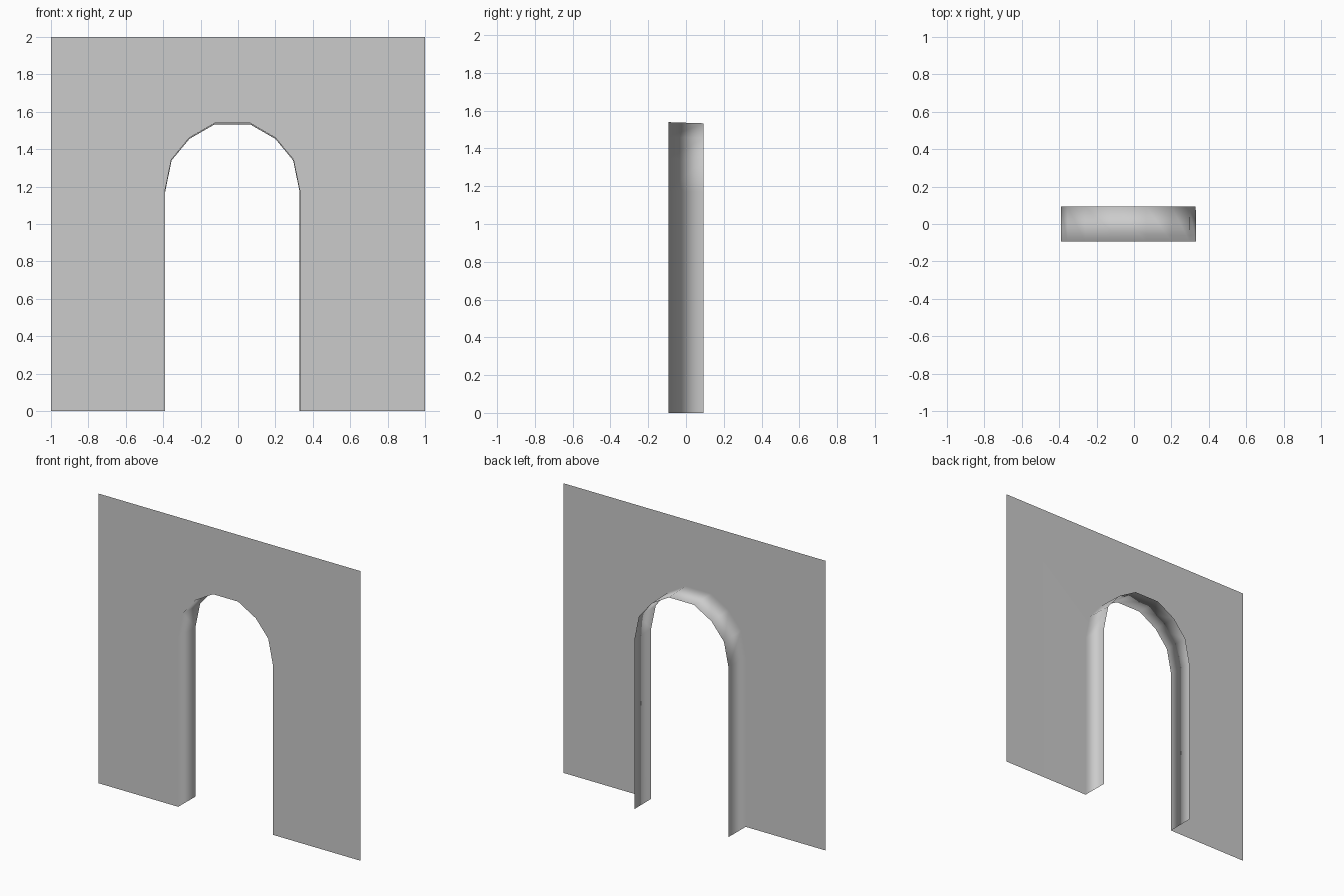
import bpy
import bmesh

cube = bpy.data.objects.get("Cube")
if cube:
    bpy.data.objects.remove(cube, do_unlink=True)

FRONT, BACK = -0.093, 0.093
CENTRE = -0.03      # the doorway sits slightly off the middle
SPRING = 1.17       # height where the arch begins

# Stone colour
stone = bpy.data.materials.new("light_grey")
stone.use_nodes = True
colour = (0.6, 0.6, 0.6, 1)
stone.diffuse_color = colour
stone.node_tree.nodes["Principled BSDF"].inputs["Base Color"].default_value = colour

# Left half of the doorway outline, from the floor up, then mirrored
half = [(0.36, 0), (0.36, SPRING), (0.325, 1.34), (0.23, 1.455), (0.095, 1.533)]
outline = [(-x, z) for x, z in half] + half[::-1]

bm = bmesh.new()


def ring(y, grow):
    """Doorway outline at depth y, widened a little by grow."""
    return [bm.verts.new((CENTRE + x * (1 + grow), y, z * (1 + grow)))
            for x, z in outline]


front_ring = ring(FRONT, 0.004)
back_ring = ring(BACK, 0)

# Wall sheet around the doorway
corner = [bm.verts.new((x, FRONT, z)) for x, z in ((1, 0), (1, 2), (-1, 2), (-1, 0))]
bm.faces.new(front_ring + corner)

# Reveal running back from the doorway edge
for i in range(len(outline) - 1):
    bm.faces.new((front_ring[i + 1], front_ring[i], back_ring[i], back_ring[i + 1]))

for face in bm.faces:
    face.smooth = True

mesh = bpy.data.meshes.new("arched_wall")
bm.to_mesh(mesh)
bm.free()
mesh.materials.append(stone)
wall = bpy.data.objects.new("arched_wall", mesh)
bpy.context.collection.objects.link(wall)

# Keep the wall flat while the reveal shades softly into it
weighted = wall.modifiers.new("soft_edge", 'WEIGHTED_NORMAL')
weighted.mode = 'FACE_AREA'
weighted.weight = 90
